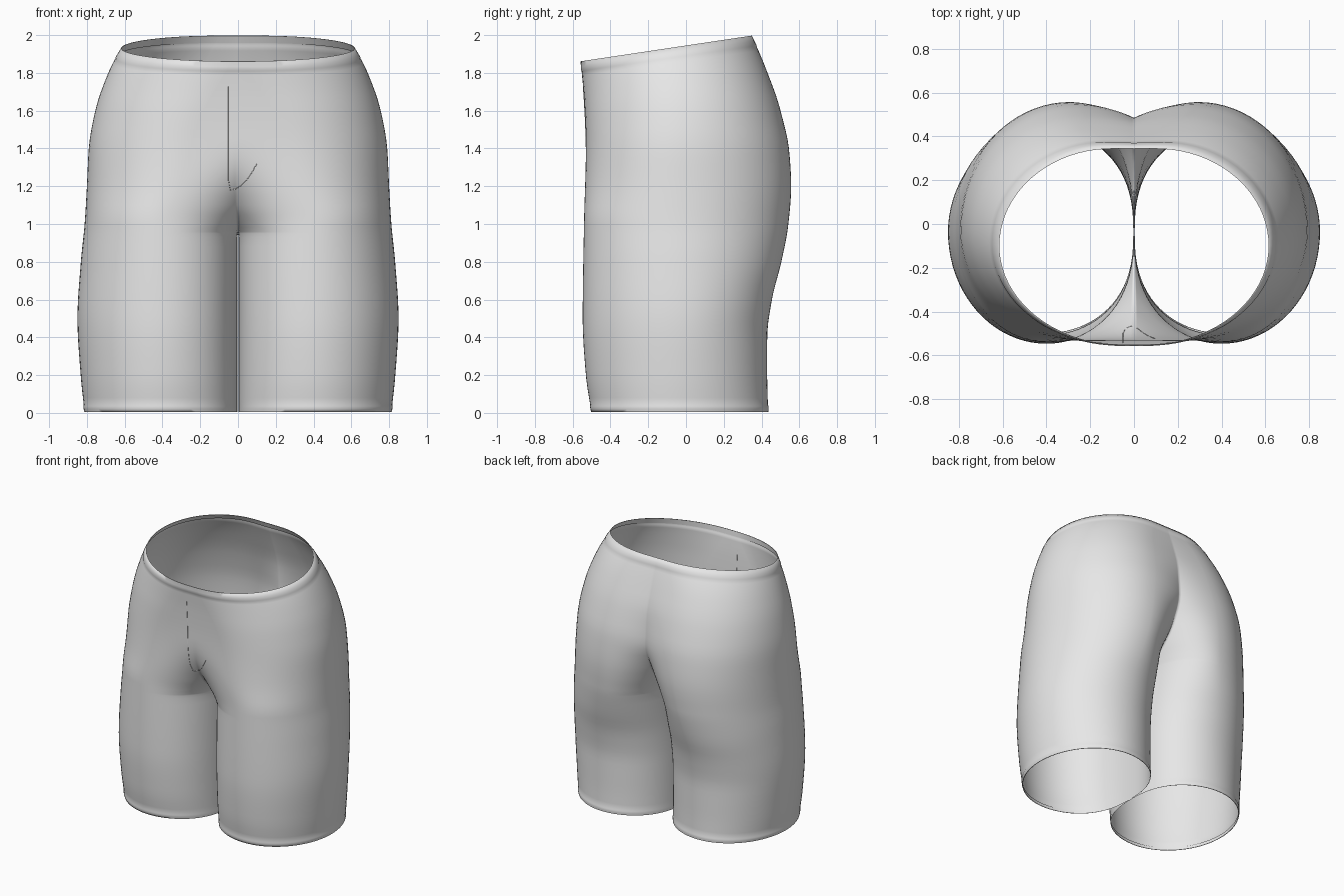
import bpy, bmesh, math

if "Cube" in bpy.data.objects:
    bpy.data.objects.remove(bpy.data.objects["Cube"])

CROTCH = 0.95

# Profiles as (height, value) pairs
SIDE = [(0, .812), (.2, .833), (.5, .85), (.8, .832), (1, .812), (1.2, .80), (1.4, .79), (1.6, .755), (1.8, .685), (1.93, .618)]
FRONT = [(0, -.50), (.2, -.53), (.5, -.547), (1, -.54), (1.4, -.53), (1.7, -.54), (1.93, -.557)]
BACK = [(0, .435), (.2, .43), (.4, .43), (.6, .455), (.8, .505), (1, .542), (1.2, .557), (1.4, .545), (1.6, .495), (1.75, .43), (1.93, .347)]
FRONT_PEAK = [(0, .40), (1, .40), (1.2, .33), (1.6, .2), (1.93, .04)]
BACK_PEAK = [(0, .40), (.6, .39), (1, .32), (1.4, .27), (1.75, .2), (1.93, .1)]
MID = [(0, -.04), (1.5, -.03), (1.93, -.1)]
SEAM_F = [(.95, -.04), (.96, -.14), (.98, -.22), (1, -.27), (1.05, -.35), (1.1, -.40), (1.2, -.47), (1.3, -.512), (1.4, -.528), (1.7, -.54), (1.93, -.557)]
SEAM_B = [(.95, -.04), (.96, .05), (.98, .13), (1, .18), (1.05, .27), (1.1, .33), (1.2, .41), (1.4, .485), (1.6, .47), (1.75, .42), (1.93, .347)]


def interp(tab, v):
    """Monotone cubic interpolation."""
    n = len(tab)
    h = [tab[i + 1][0] - tab[i][0] for i in range(n - 1)]
    d = [(tab[i + 1][1] - tab[i][1]) / h[i] for i in range(n - 1)]
    m = [d[0]] + [2 * a * b / (a + b) if a * b > 0 else 0 for a, b in zip(d, d[1:])] + [d[-1]]
    v = min(max(v, tab[0][0]), tab[-1][0])
    i = max(j for j in range(n - 1) if tab[j][0] <= v)
    t = (v - tab[i][0]) / h[i]
    return ((2 * t**3 - 3 * t**2 + 1) * tab[i][1] + (t**3 - 2 * t**2 + t) * h[i] * m[i]
            + (3 * t**2 - 2 * t**3) * tab[i + 1][1] + (t**3 - t**2) * h[i] * m[i + 1])


def tilt(y, v):
    """Waist rises towards the back, hem stays level."""
    s = min(max((v - 1.45) / .48, 0), 1)
    return v + .15 * (y + .1) * s * s * (3 - 2 * s)


POW = .8  # flattens the inner thigh


def inner_arc(x0, xp, ym, yp, seam, n):
    """Inner thigh arc from peak (xp, yp) to x0, cut off where the legs meet."""
    s = min(max((seam - ym) / (yp - ym), 0), .9995)
    end = math.acos(s ** (1 / POW))
    a = (xp - x0) / math.sin(end)
    ts = [end * i / n for i in range(n + 1)]
    return [(xp - a * math.sin(t), ym + (yp - ym) * max(math.cos(t), 0) ** POW) for t in ts]


def section(v, b, n=20):
    """Half cross-section from front seam round the outside to back seam."""
    x0 = 0 if v >= CROTCH - 1e-6 else .003
    xs, ym = interp(SIDE, v) + b, interp(MID, v)
    yf, yb = interp(FRONT, v) - b, interp(BACK, v) + b
    xf, xb = interp(FRONT_PEAK, v), interp(BACK_PEAK, v)
    closed = v <= CROTCH + 1e-6
    sf = ym if closed else interp(SEAM_F, v) - (b if v > 1.2 else 0)
    sb = ym if closed else interp(SEAM_B, v) + (b if v > 1.2 else 0)
    ang = [math.pi / 2 * i / n for i in range(n)]
    pts = inner_arc(x0, xf, ym, yf, sf, n)[:0:-1]
    pts += [(xf + (xs - xf) * math.sin(a), ym + (yf - ym) * math.cos(a)) for a in ang]
    pts += [(xb + (xs - xb) * math.cos(a), ym + (yb - ym) * math.sin(a)) for a in ang]
    pts += inner_arc(x0, xb, ym, yb, sb, n)
    return [(x, y, tilt(y, v)) for x, y in pts]


grey = bpy.data.materials.new("light grey fabric")
grey.diffuse_color = (.8, .8, .8, 1)
grey.use_nodes = True
grey.node_tree.nodes["Principled BSDF"].inputs["Base Color"].default_value = grey.diffuse_color

# Rows: folded leg hem, body, raised waistband, folded waist edge
rows = [(.03, -.005), (.006, -.003), (.006, .001), (.02, .003), (.035, .003), (.042, 0)]
rows += [(.08 + .05 * i, 0) for i in range(18)]
rows += [(v, 0) for v in (.95, .955, .96, .97, .98, .99, 1, 1.02, 1.05, 1.075, 1.1, 1.15)]
rows += [(1.2 + .05 * i, 0) for i in range(14)]
rows += [(1.874, 0), (1.88, .003), (1.9, .002), (1.93, .001), (1.93, -.003), (1.89, -.004)]

bm = bmesh.new()
grid = [[bm.verts.new(p) for p in section(v, b)] for v, b in rows]
for lo, hi in zip(grid, grid[1:]):
    for i in range(len(lo) - 1):
        bm.faces.new((lo[i], lo[i + 1], hi[i + 1], hi[i]))
bmesh.ops.remove_doubles(bm, verts=bm.verts, dist=.0003)
bmesh.ops.recalc_face_normals(bm, faces=bm.faces)
me = bpy.data.meshes.new("shorts")
bm.to_mesh(me)
bm.free()
shorts = bpy.data.objects.new("shorts", me)
bpy.context.collection.objects.link(shorts)
me.materials.append(grey)
mir = shorts.modifiers.new("mirror", 'MIRROR')
mir.merge_threshold = .0005
bpy.context.view_layer.objects.active = shorts
shorts.select_set(True)
bpy.ops.object.shade_smooth_by_angle(angle=math.radians(75))


# Stitched fly seam, lying on the front left of centre
def front_y(x, v):
    arc = inner_arc(0, interp(FRONT_PEAK, v), interp(MID, v), interp(FRONT, v), interp(SEAM_F, v), 60)
    return min(arc, key=lambda p: abs(p[0] - x))[1]


cu = bpy.data.curves.new("fly_seam", 'CURVE')
cu.dimensions = '3D'
cu.bevel_depth = .002
cu.bevel_resolution = 1
sp = cu.splines.new('POLY')
path = [(-.05, 1.78 - .55 * i / 22) for i in range(23)]
path += [(-.04 + .14 * t, 1.18 + .14 * t ** 2) for t in (0, .2, .4, .6, .8, 1)]
sp.points.add(len(path) - 1)
for p, (x, v) in zip(sp.points, path):
    y = front_y(abs(x), v)
    p.co = (x, y, tilt(y, v), 1)
cu.materials.append(grey)
bpy.context.collection.objects.link(bpy.data.objects.new("fly_seam", cu))
